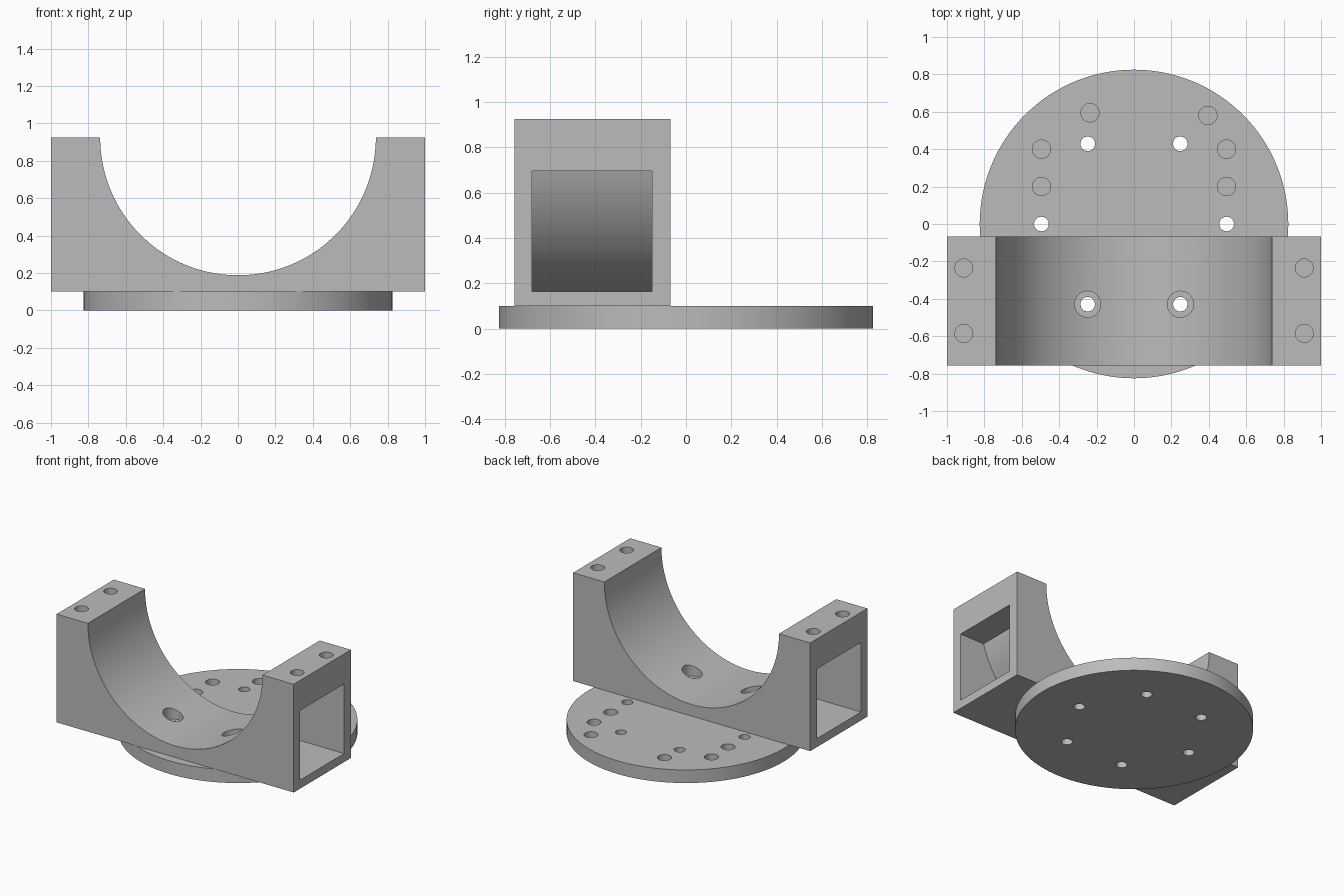
import bpy
import bmesh
from math import sin, cos, asin, pi

if "Cube" in bpy.data.objects:
    bpy.data.objects.remove(bpy.data.objects["Cube"], do_unlink=True)

grey = bpy.data.materials.new("plain grey")
grey.use_nodes = True
colour = (0.5, 0.5, 0.5, 1)
grey.diffuse_color = colour
grey.node_tree.nodes["Principled BSDF"].inputs["Base Color"].default_value = colour

DISC_TOP, BLOCK_TOP = 0.10, 0.925
FRONT, BACK = -0.757, -0.068


def add_object(name, bm):
    bmesh.ops.recalc_face_normals(bm, faces=bm.faces)
    mesh = bpy.data.meshes.new(name)
    bm.to_mesh(mesh)
    bm.free()
    mesh.materials.append(grey)
    obj = bpy.data.objects.new(name, mesh)
    bpy.context.collection.objects.link(obj)
    return obj


def prism(name, profile, y0, y1):
    """Extrude an x-z outline along y."""
    bm = bmesh.new()
    face = bm.faces.new([bm.verts.new((x, y0, z)) for x, z in profile])
    new = bmesh.ops.extrude_face_region(bm, geom=[face])["geom"]
    verts = [v for v in new if isinstance(v, bmesh.types.BMVert)]
    bmesh.ops.translate(bm, verts=verts, vec=(0, y1 - y0, 0))
    return add_object(name, bm)


def cylinder(name, x, y, radius, z0, z1, sides=32):
    bm = bmesh.new()
    bmesh.ops.create_cone(bm, cap_ends=True, segments=sides, radius1=radius,
                          radius2=radius, depth=z1 - z0)
    bmesh.ops.translate(bm, verts=bm.verts, vec=(x, y, (z0 + z1) / 2))
    return add_object(name, bm)


def cut(obj, cutter):
    mod = obj.modifiers.new("cut", "BOOLEAN")
    mod.operation = "DIFFERENCE"
    mod.solver = "EXACT"
    mod.object = cutter
    bpy.context.view_layer.objects.active = obj
    bpy.ops.object.modifier_apply(modifier=mod.name)
    bpy.data.objects.remove(cutter, do_unlink=True)


def arc(radius, start, end, steps):
    """Points on a circle about the cradle axis, angles measured below +x."""
    angles = [start + (end - start) * i / steps for i in range(steps + 1)]
    return [(radius * cos(a), BLOCK_TOP - radius * sin(a)) for a in angles]


# Round base plate
base = cylinder("base_plate", 0, 0, 0.825, 0, DISC_TOP, 128)

# Cradle block with a half-round seat
outline = [(-1, BLOCK_TOP), (-1, DISC_TOP), (1, DISC_TOP), (1, BLOCK_TOP)]
cradle = prism("cradle_block", outline + arc(0.737, 0, pi, 80), FRONT, BACK)

# Side pockets, whose inner wall follows the seat
low, high, wall = 0.165, 0.695, 0.823
inner = arc(wall, asin((BLOCK_TOP - high) / wall),
            asin((BLOCK_TOP - low) / wall), 32)
for side in (-1, 1):
    pocket = [(1.1, low), (1.1, high)] + inner
    cut(cradle, prism("pocket_cutter", [(side * x, z) for x, z in pocket],
                      -0.68, -0.15))

# Six through holes in a hexagon
for i in range(6):
    a = i * pi / 3
    cut(base, cylinder("hole_cutter", 0.495 * cos(a), 0.495 * sin(a),
                       0.039, -0.1, 0.2))

# Shallow holes in the base plate
for x, y in [(-0.235, 0.595), (0.395, 0.58), (-0.495, 0.4), (0.495, 0.4),
             (-0.495, 0.2), (0.495, 0.2)]:
    cut(base, cylinder("hole_cutter", x, y, 0.049, 0.04, 0.2))

# Counterbored bolt holes in the seat, and blind holes in the top faces
for side in (-1, 1):
    cut(cradle, cylinder("bolt_cutter", side * 0.248, -0.429, 0.039, 0, 0.5))
    cut(cradle, cylinder("bore_cutter", side * 0.248, -0.429, 0.07, 0.168, 0.5))
    for y in (-0.235, -0.585):
        cut(cradle, cylinder("hole_cutter", side * 0.91, y, 0.048, 0.8, 1.1))

# Smooth the round surfaces and keep the edges sharp
bpy.ops.object.select_all(action="DESELECT")
for obj in (base, cradle):
    obj.select_set(True)
bpy.context.view_layer.objects.active = cradle
bpy.ops.object.shade_smooth_by_angle(angle=pi / 6)
